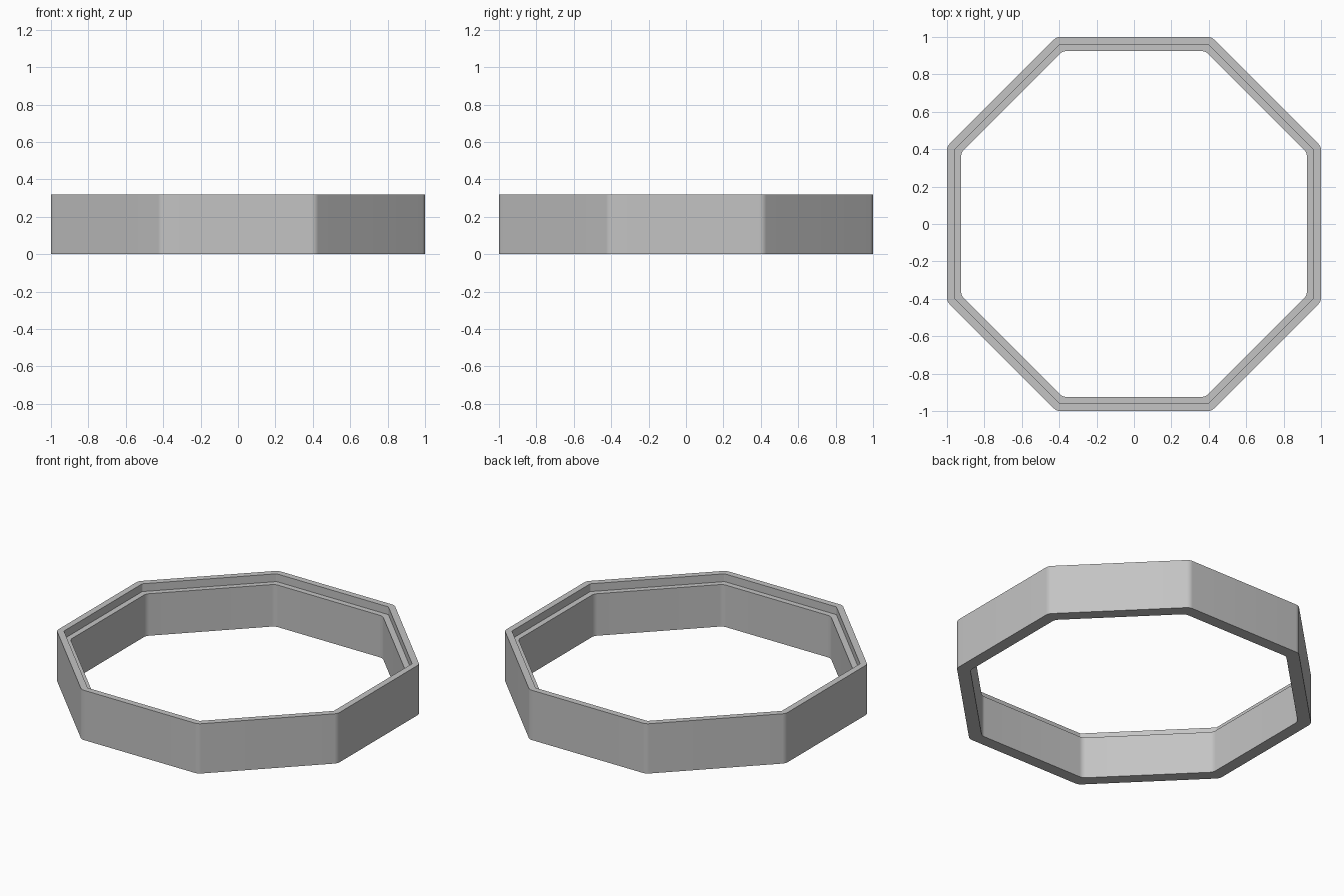
import bpy, bmesh, math

cube = bpy.data.objects.get("Cube")
if cube:
    bpy.data.objects.remove(cube, do_unlink=True)

HEIGHT = 0.32
LEDGE_Z = HEIGHT - 0.05
SIDES = 8
ARC_STEPS = 8

grey = bpy.data.materials.new("plain_grey")
grey.use_nodes = True
colour = (0.55, 0.55, 0.55, 1.0)
grey.diffuse_color = colour
grey.node_tree.nodes["Principled BSDF"].inputs["Base Color"].default_value = colour


def octagon_loop(bm, apothem, radius, z):
    """Octagon with rounded corners; apothem is the distance to a flat side."""
    half = math.pi / SIDES
    centre_dist = (apothem - radius) / math.cos(half)
    verts = []
    for side in range(SIDES):
        corner = (2 * side + 1) * half
        cx, cy = centre_dist * math.cos(corner), centre_dist * math.sin(corner)
        for step in range(ARC_STEPS + 1):
            a = corner - half + 2 * half * step / ARC_STEPS
            verts.append(bm.verts.new((cx + radius * math.cos(a),
                                       cy + radius * math.sin(a), z)))
    return verts


# Stepped wall section: apothem, corner radius, height
section = [
    (1.0, 0.05, 0), (1.0, 0.05, HEIGHT),
    (0.96, 0.01, HEIGHT), (0.96, 0.01, LEDGE_Z),
    (0.924, 0.05, LEDGE_Z), (0.924, 0.05, 0),
]

# Octagonal frame with a recessed inner ledge
bm = bmesh.new()
loops = [octagon_loop(bm, *point) for point in section]
for i, lower in enumerate(loops):
    upper = loops[(i + 1) % len(loops)]
    for j in range(len(lower)):
        k = (j + 1) % len(lower)
        bm.faces.new((lower[j], lower[k], upper[k], upper[j]))
bmesh.ops.recalc_face_normals(bm, faces=bm.faces)

mesh = bpy.data.meshes.new("octagonal_frame")
bm.to_mesh(mesh)
bm.free()
mesh.materials.append(grey)
frame = bpy.data.objects.new("octagonal_frame", mesh)
bpy.context.collection.objects.link(frame)

# Smooth corner rounds, crisp rims
bpy.ops.object.select_all(action='DESELECT')
frame.select_set(True)
bpy.context.view_layer.objects.active = frame
bpy.ops.object.shade_smooth_by_angle(angle=math.radians(30))
